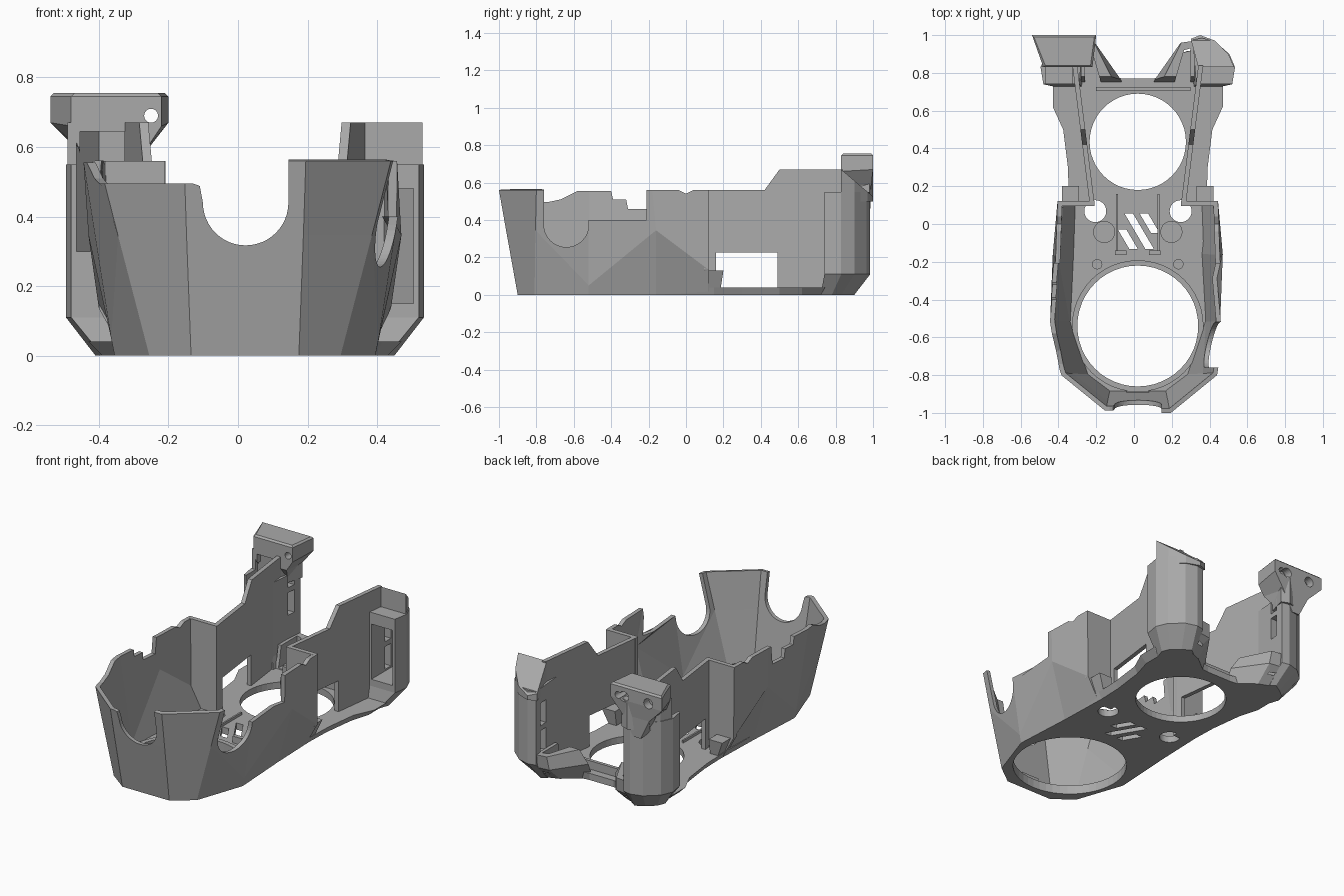
import bpy, bmesh, math

if "Cube" in bpy.data.objects:
    bpy.data.objects.remove(bpy.data.objects["Cube"])

MID = 0.02  # the shell's own centre line
grey = bpy.data.materials.new("plastic_grey")
grey.use_nodes = True
grey.diffuse_color = (0.4, 0.4, 0.4, 1)
grey.node_tree.nodes["Principled BSDF"].inputs["Base Color"].default_value = (0.4, 0.4, 0.4, 1)


def loft(name, rings, sheet=False):
    """Skin a stack of rings; a sheet stays open, a solid is capped."""
    bm = bmesh.new()
    rows = [[bm.verts.new(p) for p in ring] for ring in rings]
    n = len(rows[0])
    for low, high in zip(rows, rows[1:]):
        for i in range(n - 1 if sheet else n):
            j = (i + 1) % n
            bm.faces.new((low[i], low[j], high[j], high[i]))
    if not sheet:
        bm.faces.new(rows[0])
        bm.faces.new(rows[-1])
        bmesh.ops.recalc_face_normals(bm, faces=bm.faces)
    mesh = bpy.data.meshes.new(name)
    bm.to_mesh(mesh)
    bm.free()
    obj = bpy.data.objects.new(name, mesh)
    bpy.context.collection.objects.link(obj)
    mesh.materials.append(grey)
    return obj


def prism(name, pts, lo, hi, axis="z"):
    """Extrude a 2D outline along an axis."""
    place = {"x": lambda a, b, t: (t, a, b),
             "y": lambda a, b, t: (a, t, b),
             "z": lambda a, b, t: (a, b, t)}[axis]
    return loft(name, [[place(a, b, t) for a, b in pts] for t in (lo, hi)])


def rect(a, b, c, d):
    return [(a, c), (b, c), (b, d), (a, d)]


def arc(cx, cy, r, start=0, end=360, n=48):
    steps = n if end - start == 360 else n + 1
    angles = [math.radians(start + (end - start) * i / n) for i in range(steps)]
    return [(cx + r * math.cos(t), cy + r * math.sin(t)) for t in angles]


def apply(obj, kind, **settings):
    mod = obj.modifiers.new(kind, kind)
    for key, value in settings.items():
        setattr(mod, key, value)
    bpy.context.view_layer.objects.active = obj
    bpy.ops.object.modifier_apply(modifier=mod.name)


def cut(obj, *cutters):
    for c in cutters:
        c.hide_render = True
        apply(obj, "BOOLEAN", operation="DIFFERENCE", solver="EXACT", object=c)
        bpy.data.objects.remove(c)


def both(half):
    """Mirror a half outline, running from the -x back round to the +x back."""
    return ([(MID - a, *rest) for a, *rest in reversed(half)]
            + [(MID + a, *rest) for a, *rest in half])


def side(pts, s):
    return [(MID + s * a, y) for a, y in pts]


def at(pts, z):
    return [(x, y, z) for x, y in pts]


# Faceted front tub, with a ridge rising to a peak on each flank
low = [(.155, -.9), (.275, -.81), (.375, -.52), (.355, -.16), (.345, .12)]
mid = [(.168, -.962, .345), (.365, -.805, .345), (.385, -.52, .05),
       (.45, -.16, .345), (.42, .12, .135)]
top = [(.175, -1), (.42, -.8), (.465, -.52), (.435, -.18), (.425, .12)]
tub = loft("front_tub", [at(both(low), 0), both(mid), at(both(top), .56)], True)
apply(tub, "SOLIDIFY", thickness=.025, offset=-1)
dip = [(.05, .7), (.04, .56), (0, .54), (-.04, .56), (-.05, .7)]
cut(tub,
    prism("front_cut", [(-.13, .7), (-.13, .495), (-.11, .488)]
          + arc(MID + .002, .44, .123, 180, 360, 24) + [(.145, .7)], -1.2, -.6, "y"),
    prism("left_cut", [(-.76, .7)] + arc(-.64, .375, .12, 180, 360, 24)
          + [(-.52, .4), (-.21, .4), (-.21, .7)], .25, .7, "x"),
    prism("right_cut", [(-1.1, .7), (-1.1, .495), (-.74, .495), (-.67, .51), (-.58, .555),
                        (-.4, .555), (-.39, .51), (-.32, .51), (-.31, .46), (-.21, .46),
                        (-.21, .7)], -.7, -.1, "x"),
    prism("dip_cut", dip, -.7, .7, "x"))

# Floor plate with flared rear flange
floor_low = low[:4] + [(.345, .15), (.35, .3), (.375, .5), (.41, .62), (.41, .72),
                       (.34, .8), (.08, .77)]
floor_high = [(.158, -.905), (.28, -.812), (.38, -.523), (.365, -.16), (.365, .15),
              (.37, .3), (.395, .5), (.45, .62), (.45, .74), (.36, .82), (.08, .77)]
floor = loft("floor_plate", [at(both(floor_low), 0), at(both(floor_high), .04)])
holes = [prism("hole", arc(x, y, r), -.1, .2) for x, y, r in
         ((MID, -.54, .32), (MID, .435, .255), (-.205, .068, .058), (.247, .068, .058))]
slots = [prism("slot", [(x, y), (x + .045, y), (x + .045 + w, y - 1.7 * w), (x + w, y - 1.7 * w)],
               -.1, .2) for x, y, w in ((-.085, -.03, .06), (-.05, .055, .11), (.03, .055, .06))]
cut(floor, *holes, *slots)

# Ring round the front opening
ring = prism("opening_ring", arc(MID, -.54, .348), .02, .055)
cut(ring, prism("ring_cut", arc(MID, -.54, .32), -.1, .2))
prism("front_catch", rect(-.04, .08, -.905, -.885), .04, .09)
prism("rear_rib", rect(MID - .22, MID + .28, .705, .725), .03, .09)

# Centre rails, stops and bosses on the floor
for s in (-1, 1):
    prism("centre_rail", side(rect(.105, .115, -.14, .16), s), .03, .055)
    prism("rail_stop", side(rect(.06, .12, -.165, -.14), s), .03, .08)
    prism("large_boss", arc(MID + s * .178, -.042, .058), .03, .048)
    prism("small_boss", arc(MID + s * .215, -.213, .027), .03, .055)

# Post outlines, from the foot upward
foot = [(.29, .72), (.41, .72), (.43, .78), (.41, .83), (.36, .87), (.31, .9), (.28, .88)]
body = [(.31, .74), (.50, .74), (.515, .83), (.485, .9), (.41, .965), (.34, .985), (.29, .975)]
crown = [(.32, .83), (.51, .83), (.48, .9), (.41, .97), (.33, 1), (.28, .98)]

for s, label in ((1, "left"), (-1, "right")):
    # Thin side wall with stepped top
    wall_profile = [(.1, 0), (.84, 0), (.84, .67), (.5, .67), (.42, .56), (.1, .56)]
    wall = loft(label + "_side_wall",
                [[(MID + s * (.24 + .125 * (y - .1) + t), y, z) for y, z in wall_profile]
                 for t in (-.012, .014)])
    cut(wall, prism("window_cut", rect(.16, .49, .04, .225), -.8, .8, "x"))

    # Panel closing the rear of the tub, and its tapered foot
    prism(label + "_tub_panel", [(MID + s * a, z) for a, z in
          ((.23, 0), (.345, 0), (.42, .135), (.425, .56), (.23, .56))], .095, .122, "y")
    loft(label + "_foot_block", [at(side(rect(.31, .345, .12, .18), s), 0),
                                 at(side(rect(.31, .40, .12, .2), s), .13)])

    # Hollow rear post, open to the front and slotted on its inner face
    post = loft(label + "_rear_post", [at(side(foot, s), 0), at(side(body, s), .11),
                                       at(side(body, s), .55)])
    bottom, height = (.15, .48) if s > 0 else (.3, .645)
    pocket = [(.345, .7), (.485, .7), (.485, .85), (.42, .93), (.345, .95)]
    cut(post, prism("pocket", side(pocket, s), bottom, height),
        *[prism("slot_cut", side(rect(.2, .38, .87, .925), s), z, z + .135)
          for z in (bottom + .01, bottom + .175)])

    # Upper post, set back and sloping down to the rear on the shorter side
    fall = .85 if s > 0 else 0
    upper = loft(label + "_post_crown", [
        at(side(crown, s), .5),
        [(x, y, .67 - fall * (y - .83)) for x, y in side(crown, s)]])
    cut(upper, prism("crown_pocket", side(pocket, s), .4, height))

    # Sloping hollow gusset between post and floor
    gusset = loft(label + "_gusset", [
        at(side([(.08, .74), (.3, .74), (.3, .88), (.22, .85)], s), 0),
        at(side([(.09, .765), (.3, .765), (.3, .96), (.22, .95)], s), .09),
        at(side([(.14, .78), (.3, .78), (.3, .97), (.23, .96)], s), .17)])
    cut(gusset, prism("gusset_pocket", side([(.18, .7), (.28, .7), (.28, .93), (.245, .92)], s),
                      .045, .3))

# Flared head on the taller right post, tapering to a point down the back
head = loft("right_post_head", [
    [(-.43, .9, .5), (-.3, .9, .5), (-.34, .985, .46), (-.39, .985, .46)],
    [(-.46, .83, .6), (-.26, .83, .6), (-.27, .99, .58), (-.45, .99, .58)],
    [(-.48, .83, .66), (-.22, .83, .66), (-.2, 1, .67), (-.54, 1, .67)],
    [(-.48, .83, .745), (-.22, .83, .745), (-.2, 1, .745), (-.54, 1, .745)],
    [(-.47, .84, .755), (-.23, .84, .755), (-.21, .99, .755), (-.53, .99, .755)]])
cut(head,
    prism("screw_cut", arc(-.45, .69, .03, n=24), .95, 1.1, "y"),
    prism("screw_cut", arc(-.29, .69, .03, n=24), .95, 1.1, "y"),
    prism("screw_through", arc(-.25, .69, .02, n=24), .7, 1.1, "y"),
    prism("head_pocket", rect(-.455, -.32, .4, .645), .7, .93, "y"))
